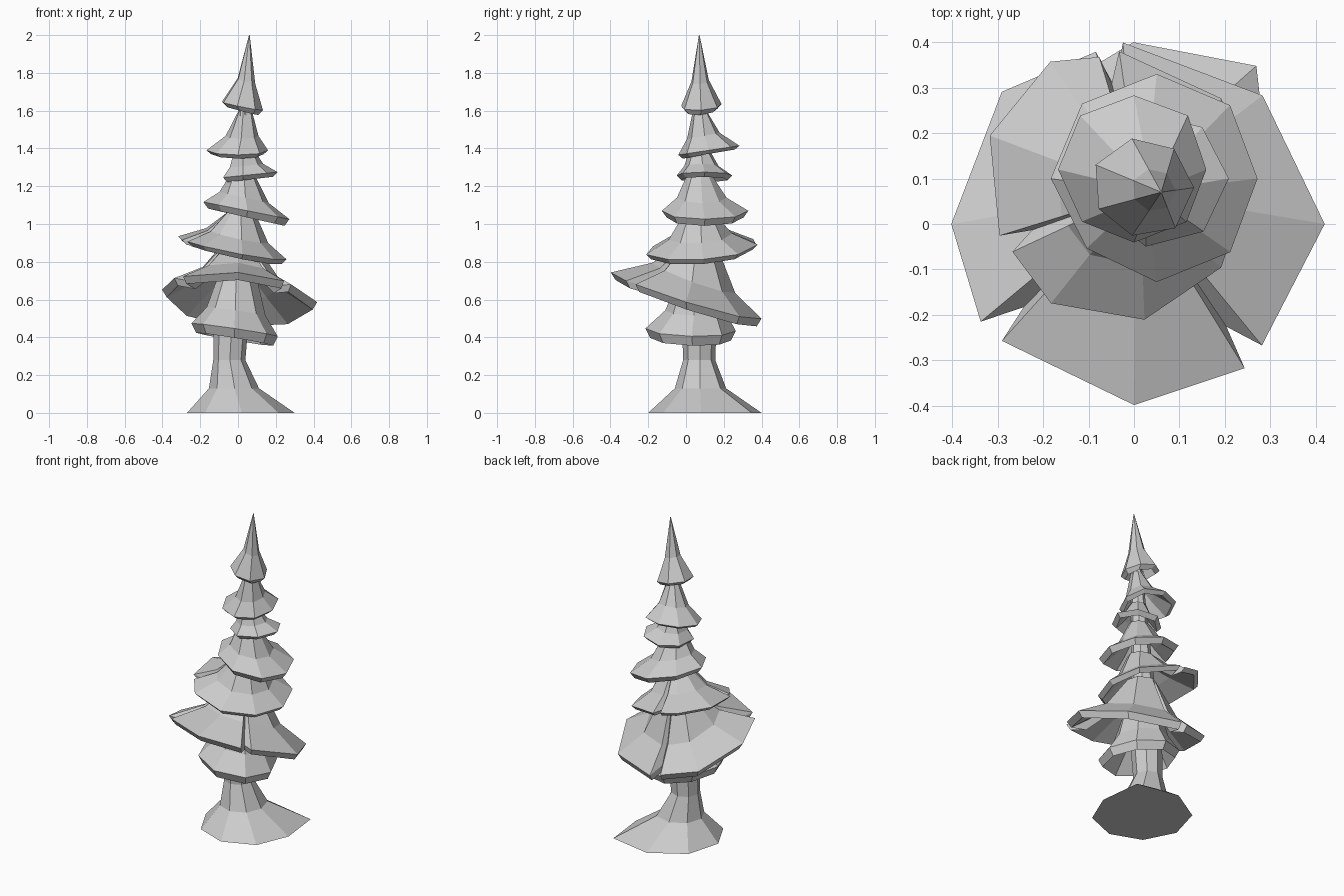
import bpy, bmesh, random
from math import cos, sin, radians
from mathutils import Vector

if "Cube" in bpy.data.objects:
    bpy.data.objects.remove(bpy.data.objects["Cube"])

random.seed(4)


def axis(z):
    """Slightly leaning centre line of the tree."""
    return Vector((.05 * z - .04, .07, z))


def loft(name, rings):
    """Skin a stack of equal-length rings into one closed flat-shaded object."""
    bm = bmesh.new()
    rows = [[bm.verts.new(p) for p in ring] for ring in rings]
    for a, b in zip(rows, rows[1:]):
        for i in range(len(a)):
            bm.faces.new((a[i - 1], a[i], b[i], b[i - 1]))
    bm.faces.new(rows[0])
    bm.faces.new(rows[-1])
    bmesh.ops.recalc_face_normals(bm, faces=bm.faces)
    mesh = bpy.data.meshes.new(name)
    bm.to_mesh(mesh)
    bm.free()
    bpy.context.collection.objects.link(bpy.data.objects.new(name, mesh))


def rim_points(cx, cy, r, z, sx, sy, n, splits):
    """Tilted, ragged polygon with V-shaped splits between the boughs."""
    spots = []
    for i in range(n):
        a = 360 * i / n
        if all(abs((a - s + 180) % 360 - 180) > 16 for s in splits):
            spots.append((a, random.uniform(.98, 1.07)))
    for s in splits:
        spots += [((s - 4.5) % 360, 1), (s, .76), ((s + 4.5) % 360, .97)]
    points = []
    for a, k in sorted(spots):
        dx, dy = r * k * cos(radians(a)), r * k * sin(radians(a))
        points.append(Vector((cx + dx, cy + dy, z + sx * dx + sy * dy)))
    return points


def tier(name, z_top, lip, rim):
    """Foliage skirt: neck, concave slope, rim, lip and hollow underside."""
    top = axis(z_top)
    r_top = .08 * (2 - z_top) + .002
    down = Vector((0, 0, -lip))
    rings = [[] for _ in range(6)]
    for p in rim:
        u = Vector((p.x - top.x, p.y - top.y, 0)).normalized()
        neck = top + u * r_top
        mid = neck.lerp(p, .42)
        mid.z = top.z + (p.z - top.z) * .65
        inner = top + u * r_top * .6
        inner.z += (p.z - top.z) * .35
        for ring, q in zip(rings, (neck, mid, p, p - u * .025 + down, mid - u * .015 + down * .8, inner)):
            ring.append(q)
    loft(name, rings)


# trunk flaring into uneven roots
roots = (.29, .38, .33, .3, .28, .27, .27, .28)
rings = []
for z, shift, r, flare in ((0, 0, 0, 1), (.13, 0, .07, .22), (.28, -.02, .085, 0),
                           (.42, -.02, .09, 0), (1.7, 0, .03, 0)):
    c = axis(z) + Vector((shift + .05 * flare, 0, 0))
    rings.append([c + Vector((cos(radians(45 * i + 2)), sin(radians(45 * i + 2)), 0)) * (r + flare * f)
                  for i, f in enumerate(roots)])
loft("trunk", rings)

# foliage: neck height, lip, centre x and y, radius, rim height, tilt x and y, sides, splits
tiers = [
    (.72, .05, -.02, .03, .23, .44, -.15, -.03, 8, ()),
    (.89, .04, 0, 0, .4, .62, -.08, -.31, 8, (98, 217, 312)),
    (1.06, .025, -.03, .09, .29, .87, -.2, .07, 9, (95, 208)),
    (1.27, .035, .05, .1, .22, 1.07, -.2, 0, 8, ()),
    (1.4, .025, .06, .1, .145, 1.26, .1, 0, 7, ()),
    (1.61, .02, 0, .12, .158, 1.39, 0, .15, 8, ()),
    (2, .025, .02, .08, .11, 1.625, -.2, .05, 7, ()),
]
for i, (z_top, lip, *shape) in enumerate(tiers):
    tier(f"foliage_{i + 1}", z_top, lip, rim_points(*shape))
